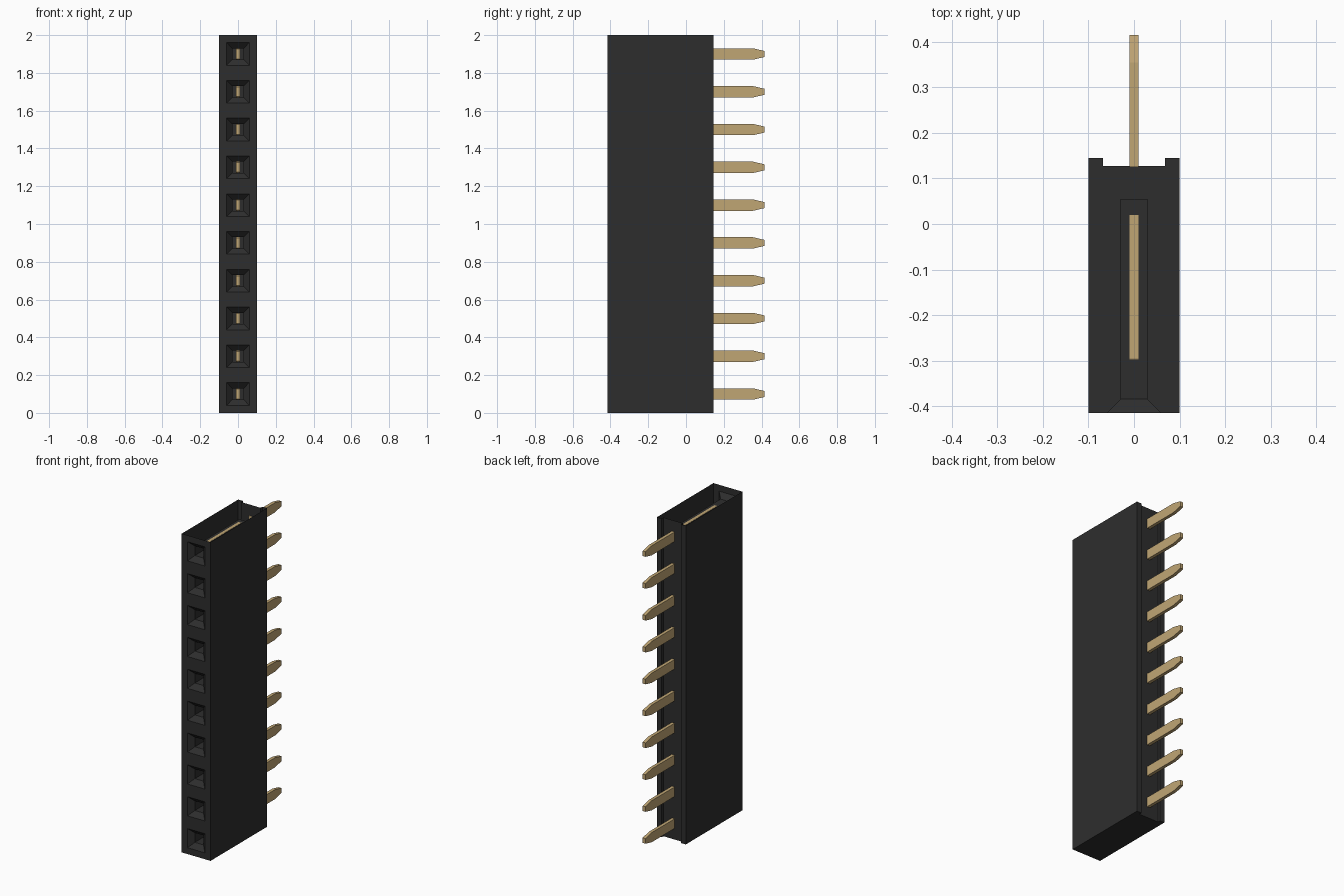
import bpy
import bmesh

if "Cube" in bpy.data.objects:
    bpy.data.objects.remove(bpy.data.objects["Cube"], do_unlink=True)

COUNT, PITCH = 10, 0.2
HEIGHT = COUNT * PITCH
FRONT, BACK, HALF = -0.415, 0.145, 0.1


def material(name, colour):
    mat = bpy.data.materials.new(name)
    mat.use_nodes = True
    mat.diffuse_color = (*colour, 1)
    bsdf = mat.node_tree.nodes["Principled BSDF"]
    bsdf.inputs["Base Color"].default_value = (*colour, 1)
    bsdf.inputs["Roughness"].default_value = 0.6
    return mat


def finish(bm, name, mat):
    bmesh.ops.remove_doubles(bm, verts=bm.verts, dist=0.0001)
    bmesh.ops.recalc_face_normals(bm, faces=bm.faces)
    mesh = bpy.data.meshes.new(name)
    bm.to_mesh(mesh)
    bm.free()
    mesh.materials.append(mat)
    obj = bpy.data.objects.new(name, mesh)
    bpy.context.collection.objects.link(obj)
    return obj


def ring(bm, hx, hz, y, z):
    """Rectangle of vertices facing along y."""
    return [bm.verts.new((sx * hx, y, z + sz * hz))
            for sx, sz in ((-1, -1), (1, -1), (1, 1), (-1, 1))]


def loft(bm, rings):
    for a, b in zip(rings, rings[1:]):
        for i in range(4):
            j = (i + 1) % 4
            bm.faces.new((a[i], a[j], b[j], b[i]))


black = material("black plastic", (0.027, 0.027, 0.027))
brass = material("brass", (0.53, 0.38, 0.175))

# Housing: open-topped shell with a grooved back
bm = bmesh.new()
side = [(HALF, FRONT), (HALF, BACK), (0.068, BACK), (0.068, 0.127)]
outline = side + [(-x, y) for x, y in reversed(side)]
low = [bm.verts.new((x, y, 0)) for x, y in outline]
high = [bm.verts.new((x, y, HEIGHT)) for x, y in outline]
bm.faces.new(low)
for i in range(len(outline) - 1):
    bm.faces.new((low[i], low[i + 1], high[i + 1], high[i]))

# Front wall with funnel-shaped sockets running back into closed tubes
for n in range(COUNT):
    z = (n + 0.5) * PITCH
    rings = [ring(bm, h, h, y, z) for h, y in
             ((HALF, FRONT), (0.06, FRONT), (0.03, -0.385), (0.03, 0.055))]
    loft(bm, rings)
    bm.faces.new(rings[-1])
finish(bm, "housing", black)


# Flat pins: (half height, y) along the length
def pins(name, sections):
    for n in range(COUNT):
        bm = bmesh.new()
        rings = [ring(bm, 0.01, h, y, (n + 0.5) * PITCH) for h, y in sections]
        loft(bm, rings)
        bm.faces.new(rings[0])
        bm.faces.new(rings[-1])
        finish(bm, f"{name}_{n + 1}", brass)


pins("tail_pin", ((0.03, 0.125), (0.03, 0.355), (0.016, 0.415)))
pins("contact", ((0.026, -0.305), (0.0315, -0.295), (0.0315, 0.02)))
